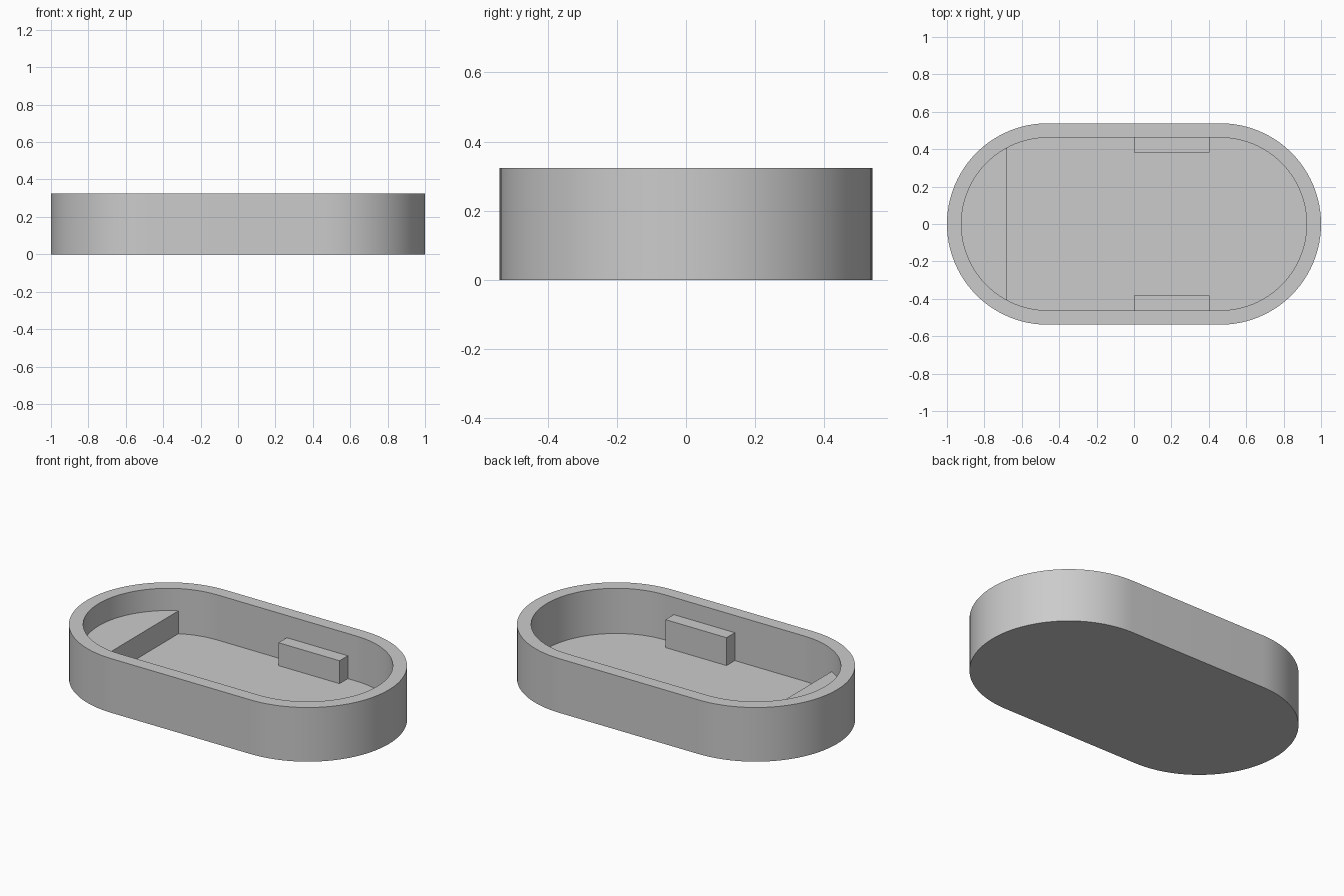
import bpy
import bmesh
import math

cube = bpy.data.objects.get("Cube")
if cube:
    bpy.data.objects.remove(cube, do_unlink=True)

HEIGHT = 0.324
FLOOR = 0.054
STRAIGHT = 0.4615      # half length of the straight sides
OUTER = 0.5385         # end radius outside
INNER = 0.4615         # end radius inside
EMBED = 0.01           # overlap of the fittings into walls and floor
SEGMENTS = 48          # per rounded end

grey = bpy.data.materials.new("plain grey")
grey.use_nodes = True
grey.diffuse_color = (0.6, 0.6, 0.6, 1)
grey.node_tree.nodes["Principled BSDF"].inputs["Base Color"].default_value = (0.6, 0.6, 0.6, 1)


def arc(cx, radius, start, end, steps=SEGMENTS):
    return [(cx + radius * math.cos(a), radius * math.sin(a))
            for a in (start + (end - start) * i / steps for i in range(steps + 1))]


def stadium(radius):
    quarter = math.pi / 2
    return (arc(STRAIGHT, radius, -quarter, quarter)
            + arc(-STRAIGHT, radius, quarter, 3 * quarter))


def finish(name, bm):
    bmesh.ops.recalc_face_normals(bm, faces=bm.faces)
    mesh = bpy.data.meshes.new(name)
    bm.to_mesh(mesh)
    bm.free()
    mesh.materials.append(grey)
    obj = bpy.data.objects.new(name, mesh)
    bpy.context.collection.objects.link(obj)
    bpy.ops.object.select_all(action="DESELECT")
    obj.select_set(True)
    bpy.context.view_layer.objects.active = obj
    bpy.ops.object.shade_smooth_by_angle(angle=math.radians(30))
    return obj


def stack(name, rings):
    """Skin a list of (outline, z) rings and cap both ends."""
    bm = bmesh.new()
    loops = [[bm.verts.new((x, y, z)) for x, y in outline] for outline, z in rings]
    for low, high in zip(loops, loops[1:]):
        for i in range(len(low)):
            j = (i + 1) % len(low)
            bm.faces.new((low[i], low[j], high[j], high[i]))
    bm.faces.new(loops[0])
    bm.faces.new(loops[-1])
    return finish(name, bm)


# Hollow tray: up the outside, across the rim, down to the floor
outer, inner = stadium(OUTER), stadium(INNER)
stack("tray", [(outer, 0), (outer, HEIGHT), (inner, HEIGHT), (inner, FLOOR)])

# Raised shelf filling the left-hand rounded end
SHELF_X = -0.679
shelf_radius = INNER + EMBED
half = math.acos((-STRAIGHT - SHELF_X) / shelf_radius)
shelf = arc(-STRAIGHT, shelf_radius, math.pi - half, math.pi + half)
stack("end_shelf", [(shelf, FLOOR - EMBED), (shelf, 0.191)])

# Support blocks against the two long walls, the front one taller
for name, side, top in (("back_block", 1, 0.191), ("front_block", -1, 0.221)):
    near, far = side * 0.383, side * (INNER + EMBED)
    outline = [(0, near), (0.404, near), (0.404, far), (0, far)]
    stack(name, [(outline, FLOOR - EMBED), (outline, top)])
